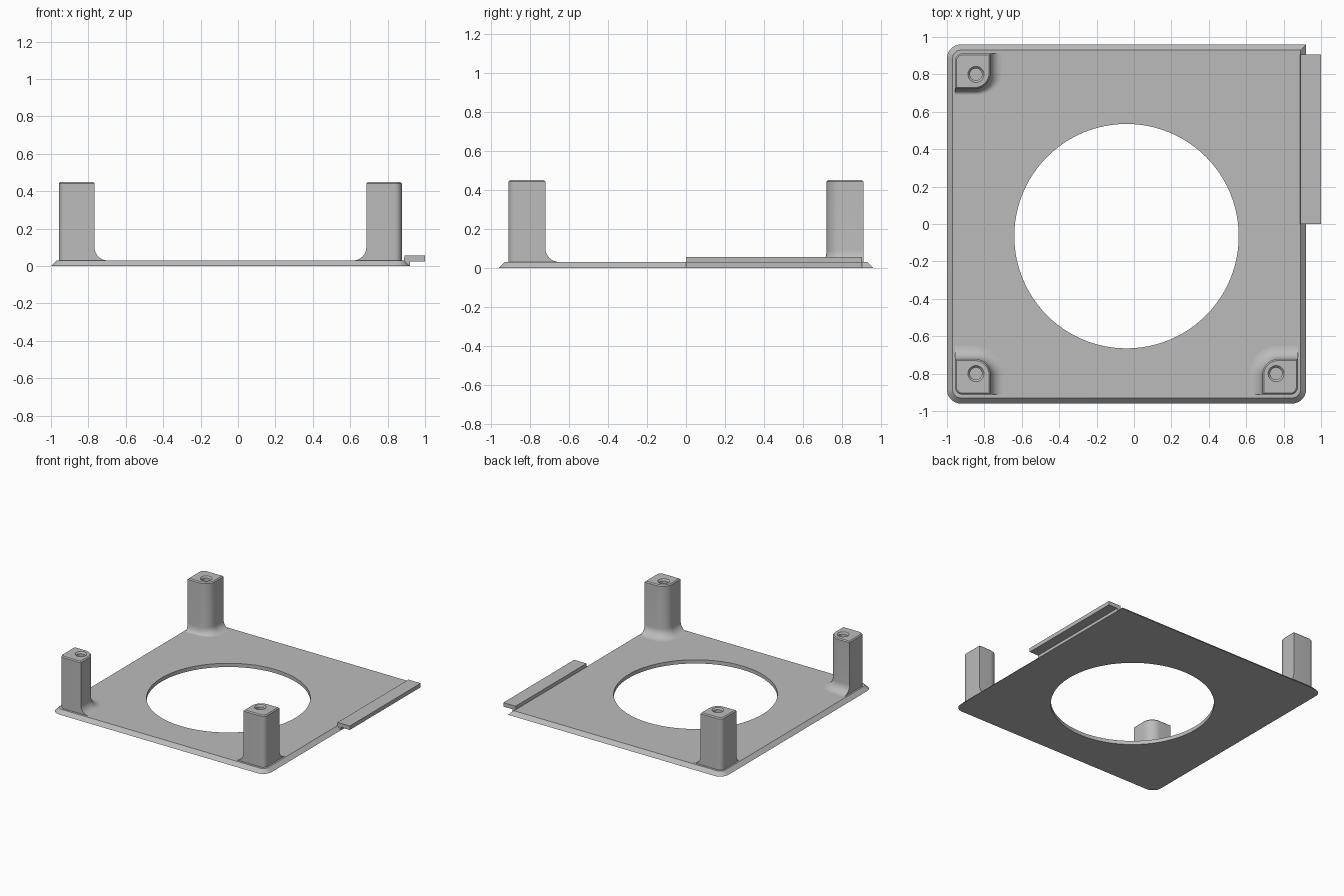
import bpy, bmesh, math

if "Cube" in bpy.data.objects:
    bpy.data.objects.remove(bpy.data.objects["Cube"], do_unlink=True)

grey = bpy.data.materials.new("plain_grey")
grey.use_nodes = True
COLOUR = (0.5, 0.5, 0.5, 1)
grey.diffuse_color = COLOUR
grey.node_tree.nodes["Principled BSDF"].inputs["Base Color"].default_value = COLOUR


def arc(cx, cy, rx, ry, start, steps=10):
    """Quarter arc from a start angle in degrees."""
    angles = [math.radians(start + 90 * i / steps) for i in range(steps + 1)]
    return [(cx + rx * math.cos(a), cy + ry * math.sin(a)) for a in angles]


def circle(cx, cy, r, n):
    return [(cx + r * math.cos(math.tau * i / n), cy + r * math.sin(math.tau * i / n))
            for i in range(n)]


def add_ring(bm, points, z):
    verts = [bm.verts.new((x, y, z)) for x, y in points]
    edges = [bm.edges.new((verts[i - 1], verts[i])) for i in range(len(verts))]
    return verts, edges


def loft(bm, rings):
    for (low, _), (high, _) in zip(rings, rings[1:]):
        for i in range(len(low)):
            bm.faces.new((low[i - 1], low[i], high[i], high[i - 1]))


def fill(bm, *rings):
    edges = [e for ring in rings for e in ring[1]]
    bmesh.ops.triangle_fill(bm, use_beauty=True, use_dissolve=False, edges=edges)


def finish(bm, name):
    bmesh.ops.recalc_face_normals(bm, faces=bm.faces)
    mesh = bpy.data.meshes.new(name)
    bm.to_mesh(mesh)
    bm.free()
    mesh.materials.append(grey)
    for poly in mesh.polygons:
        poly.use_smooth = True
    mesh.set_sharp_from_angle(angle=math.radians(30))
    obj = bpy.data.objects.new(name, mesh)
    bpy.context.collection.objects.link(obj)
    return obj


# Base plate: sloped rim, three round corners, one square corner, large opening
THICK = 0.03


def plate_outline(inset):
    left, right, half = -1 + inset, 0.92 - inset, 0.96 - inset
    r = 0.075 - inset
    return (arc(left + r, half - r, r, r, 90)
            + arc(left + r, -half + r, r, r, 180)
            + arc(right - r, -half + r, r, r, 270)
            + [(right, half)])


bm = bmesh.new()
bottom = add_ring(bm, plate_outline(0), 0)
top = add_ring(bm, plate_outline(THICK), THICK)
opening = circle(-0.04, -0.065, 0.6, 96)
hole_low, hole_high = add_ring(bm, opening, 0), add_ring(bm, opening, THICK)
loft(bm, [bottom, top])
loft(bm, [hole_low, hole_high])
fill(bm, bottom, hole_low)
fill(bm, top, hole_high)
finish(bm, "base_plate")


# Corner posts: flared foot, rounded inner corner, blind screw hole
def post(name, outer_x, outer_y, hole_x, hole_y, flare_x, flare_y):
    sx = 1 if outer_x < 0 else -1
    sy = 1 if outer_y < 0 else -1
    width, round_in, round_out = 0.19, 0.085, 0.04

    def section(dx, dy, inset=0):
        c = width - round_in
        shape = arc(round_out, round_out, round_out - inset, round_out - inset, 180)
        shape += [(width + dx - inset, inset)]
        shape += arc(c, c, round_in + dx - inset, round_in + dy - inset, 0)
        shape += [(inset, width + dy - inset)]
        return [(outer_x + sx * x, outer_y + sy * y) for x, y in shape]

    bm = bmesh.new()
    foot = THICK - 0.01
    height = 0.45
    rings = [add_ring(bm, section(flare_x, flare_y), foot)]
    steps = 8
    for i in range(steps + 1):
        a = math.pi / 2 * i / steps
        k = 1 - math.sin(a)
        rise = max(flare_x, flare_y) * (1 - math.cos(a))
        rings.append(add_ring(bm, section(flare_x * k, flare_y * k), THICK + rise))
    rings.append(add_ring(bm, section(0, 0), height - 0.008))
    rings.append(add_ring(bm, section(0, 0, 0.008), height))
    loft(bm, rings)
    fill(bm, rings[0])
    bore = [add_ring(bm, circle(hole_x, hole_y, r, 32), z)
            for r, z in ((0.043, height), (0.032, height - 0.012), (0.032, 0.15))]
    loft(bm, bore)
    fill(bm, bore[-1])
    fill(bm, rings[-1], bore[0])
    finish(bm, name)


post("front_right_post", -0.957, -0.912, -0.845, -0.8, 0.07, 0.07)
post("front_left_post", 0.876, -0.912, 0.76, -0.8, 0.07, 0.07)
post("back_right_post", -0.957, 0.912, -0.845, 0.8, 0.06, 0.03)

# Side lip: raised wall with an overhanging ledge
profile = [(0.885, 0.015), (0.92, 0), (0.92, 0.024), (1, 0.024), (1, 0.056), (0.89, 0.056)]
bm = bmesh.new()
ends = [[bm.verts.new((x, y, z)) for x, z in profile] for y in (0, 0.905)]
for end in ends:
    bm.faces.new(end)
for i in range(len(profile)):
    bm.faces.new((ends[0][i - 1], ends[0][i], ends[1][i], ends[1][i - 1]))
finish(bm, "side_lip")
